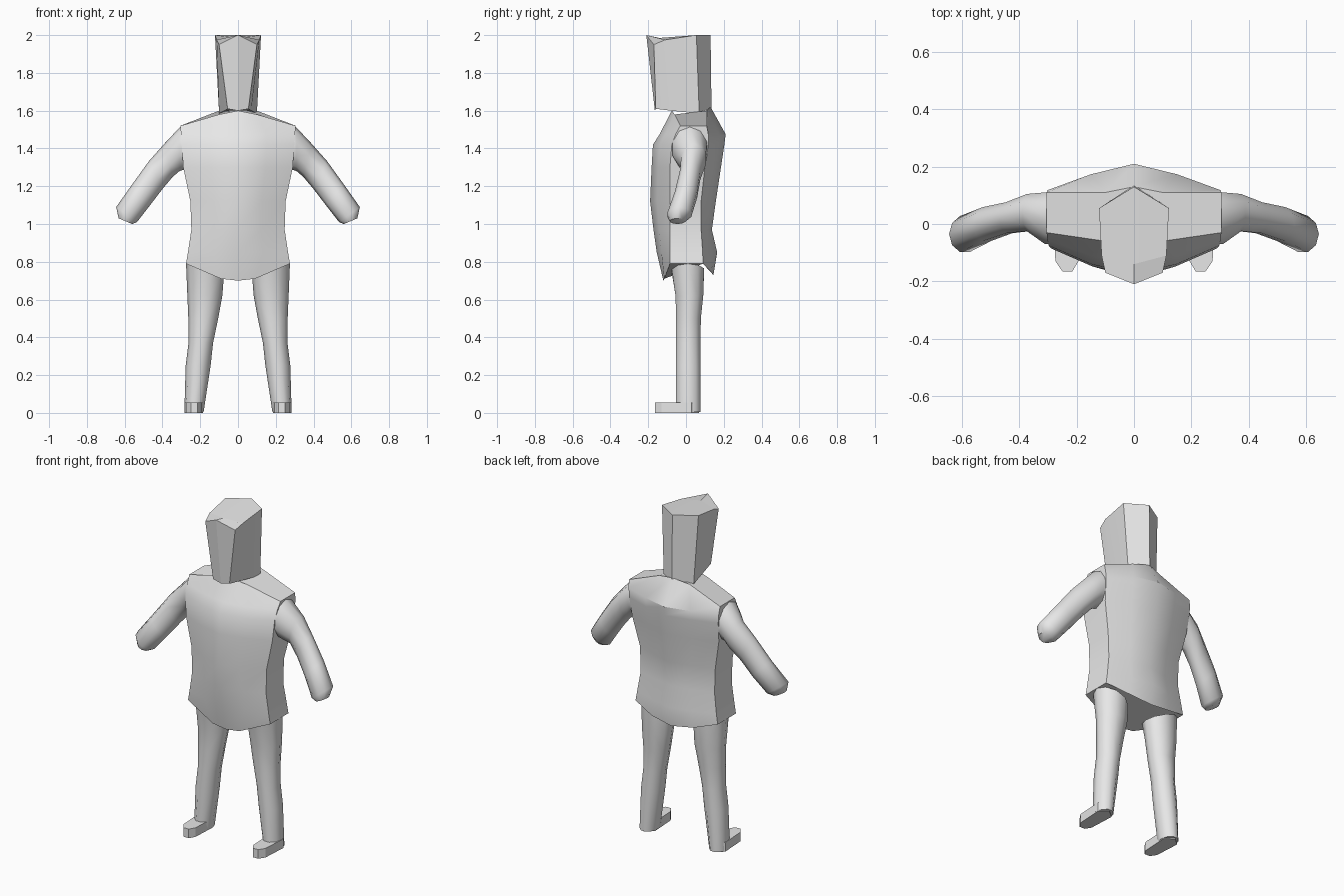
import bpy, bmesh, math

if "Cube" in bpy.data.objects:
    bpy.data.objects.remove(bpy.data.objects["Cube"])

grey = bpy.data.materials.new("plain grey")
grey.diffuse_color = (0.8, 0.8, 0.8, 1)
grey.use_nodes = True
grey.node_tree.nodes["Principled BSDF"].inputs["Base Color"].default_value = grey.diffuse_color


def finish(name, bm, angle, mirror=False):
    bmesh.ops.recalc_face_normals(bm, faces=bm.faces)
    me = bpy.data.meshes.new(name)
    bm.to_mesh(me)
    bm.free()
    me.materials.append(grey)
    me.shade_smooth()
    me.set_sharp_from_angle(angle=math.radians(angle))
    ob = bpy.data.objects.new(name, me)
    bpy.context.collection.objects.link(ob)
    if mirror:
        m = ob.modifiers.new("mirror", 'MIRROR')
        m.use_mirror_merge = False
    return ob


def loft(rings, cap_end=True):
    """Skin a list of equal-length point rings."""
    bm = bmesh.new()
    loops = [[bm.verts.new(p) for p in r] for r in rings]
    n = len(loops[0])
    for a, b in zip(loops, loops[1:]):
        for i in range(n):
            j = (i + 1) % n
            bm.faces.new((a[i], a[j], b[j], b[i]))
    bm.faces.new(loops[0])
    if cap_end:
        bm.faces.new(loops[-1])
    return bm, loops


def symmetric(half):
    """Close a half ring, front centre to back centre, across x = 0."""
    return half + [(-x, y, z) for x, y, z in reversed(half[1:-1])]


def limb_ring(p, q, yc, ry, n=10):
    """Oval ring spanning p to q in the xz plane, ry deep along y."""
    cx, cz = (p[0] + q[0]) / 2, (p[1] + q[1]) / 2
    hx, hz = (p[0] - q[0]) / 2, (p[1] - q[1]) / 2
    ring = []
    for i in range(n):
        a = 2 * math.pi * i / n
        c, s = math.cos(a), math.sin(a)
        ring.append((cx + hx * c, yc + ry * s, cz + hz * c))
    return ring


# Torso: smooth front and back with flat side panels
rings = [symmetric([(0, -.12, .70), (.09, -.115, .71), (.275, -.085, .79),
                    (.275, .09, .79), (.14, .13, .75), (0, .145, .73)])]
# height, half width, front centre, front side, back side, back centre
for z, w, yf, sf, sb, yb in [(.85, .265, -.155, -.085, .088, .165),
                             (.97, .247, -.172, -.085, .08, .137),
                             (1.12, .252, -.19, -.085, .08, .158),
                             (1.30, .29, -.182, -.085, .1, .185),
                             (1.42, .298, -.175, -.075, .118, .203),
                             (1.475, .302, -.14, -.055, .118, .21)]:
    rings.append(symmetric([(0, yf, z), (w / 2, yf * .65 + sf * .35, z),
                            (w, sf, z), (w, sb, z),
                            (w / 2, yb * .6 + sb * .4, z), (0, yb, z)]))
rings.append(symmetric([(0, -.075, 1.6), (.1, -.06, 1.58), (.305, -.03, 1.52),
                        (.305, .11, 1.52), (.1, .11, 1.6), (0, .13, 1.62)]))
bm, _ = loft(rings)
finish("torso", bm, 35)

# Head: faceted tapered block with a creased top
bottom = symmetric([(0, -.165, 1.6), (.055, -.16, 1.61), (.07, -.08, 1.6),
                    (.1, .07, 1.585), (0, .135, 1.615)])
top = symmetric([(0, -.21, 2.0), (.1, -.17, 1.95), (.113, -.11, 1.975),
                 (.122, .055, 2.0), (0, .13, 2.0)])
bm, loops = loft([bottom, top], cap_end=False)
f, fr, r1, r2, b, l2, l1, fl = loops[-1]
c = bm.verts.new((0, -.14, 1.985))
for face in ((f, fr, r1, c), (f, c, l1, fl), (c, r1, r2, b), (c, b, l2, l1)):
    bm.faces.new(face)
finish("head", bm, 8)

# Arms: smooth tapering tubes with rounded ends
bm, _ = loft([limb_ring((.295, 1.52), (.28, 1.29), .02, .095),
              limb_ring((.31, 1.51), (.31, 1.28), .02, .095),
              limb_ring((.39, 1.425), (.345, 1.25), .04, .068),
              limb_ring((.47, 1.335), (.40, 1.185), .022, .057),
              limb_ring((.56, 1.21), (.465, 1.1), 0, .062),
              limb_ring((.645, 1.09), (.535, 1.01), -.035, .066),
              limb_ring((.632, 1.03), (.56, 1.0), -.045, .042)])
finish("arms", bm, 50, mirror=True)

# Legs: smooth tubes from hip to heel
bm, _ = loft([limb_ring((.275, .79), (.075, .72), .01, .09),
              limb_ring((.268, .62), (.083, .62), .018, .077),
              limb_ring((.263, .5), (.105, .5), .013, .069),
              limb_ring((.262, .37), (.132, .37), .012, .068),
              limb_ring((.277, .25), (.145, .25), .012, .068),
              limb_ring((.284, .005), (.182, .005), .012, .068)])
finish("legs", bm, 45, mirror=True)

# Feet: flat slabs with clipped toes
sole = [(.186, .03), (.194, -.13), (.215, -.165), (.25, -.165),
        (.274, -.13), (.284, .03), (.235, .07)]
bm, _ = loft([[(x, y, 0) for x, y in sole],
              [(x, y, .055) for x, y in sole]])
finish("feet", bm, 25, mirror=True)
